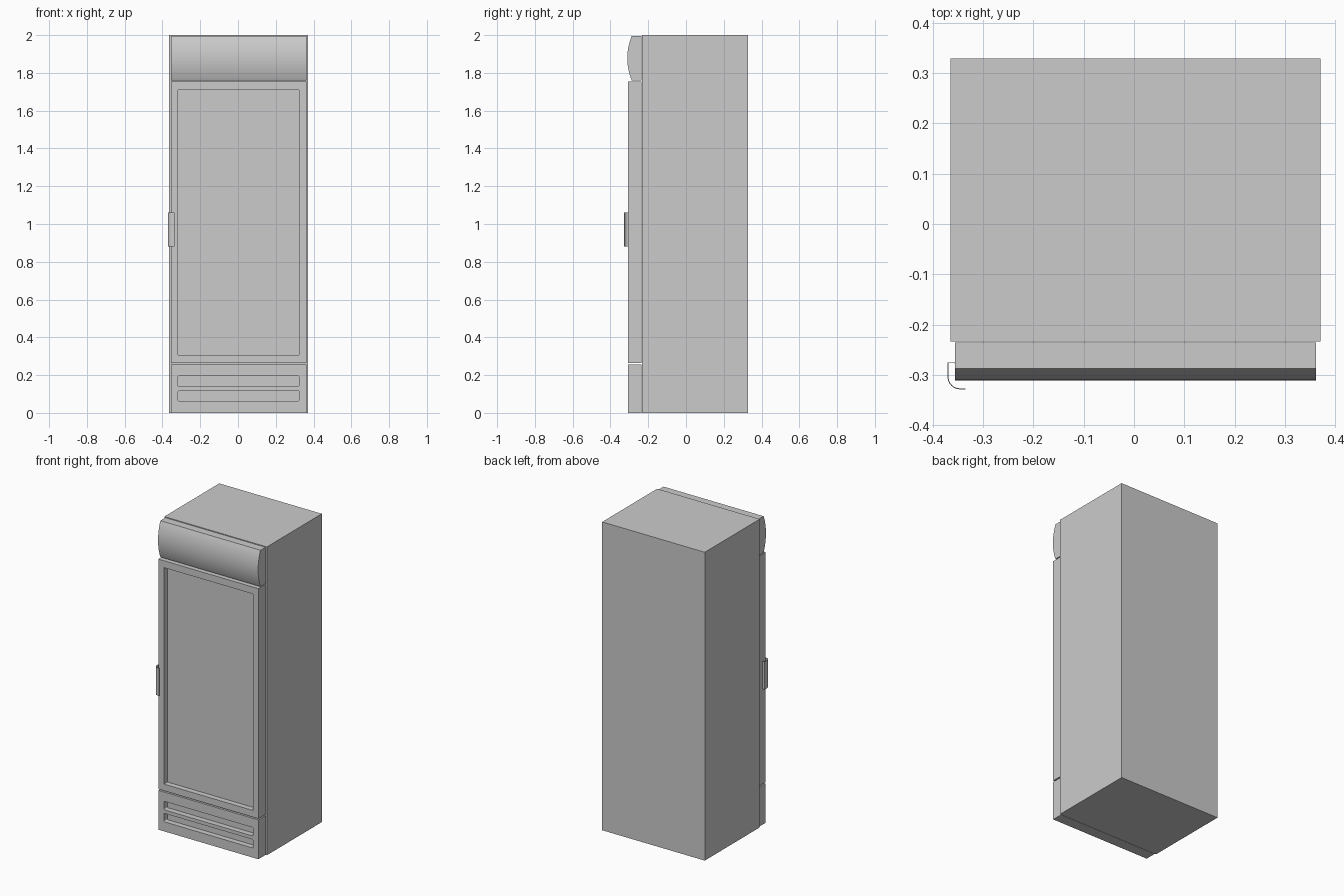
import bpy, bmesh, math
from mathutils import Vector

if "Cube" in bpy.data.objects:
    bpy.data.objects.remove(bpy.data.objects["Cube"])

X0, X1 = -0.356, 0.362      # width of the front panels
YB, YF = -0.236, -0.308     # back and front of the front panels


def make_object(name, bm):
    bmesh.ops.recalc_face_normals(bm, faces=bm.faces)
    me = bpy.data.meshes.new(name)
    bm.to_mesh(me)
    bm.free()
    ob = bpy.data.objects.new(name, me)
    bpy.context.collection.objects.link(ob)
    return ob


def box(name, lo, hi, round_y=0.0):
    lo, hi = Vector(lo), Vector(hi)
    bm = bmesh.new()
    bmesh.ops.create_cube(bm, size=1)
    for v in bm.verts:
        v.co = Vector((lo[i] + (v.co[i] + 0.5) * (hi[i] - lo[i]) for i in range(3)))
    if round_y:
        edges = [e for e in bm.edges
                 if abs(e.verts[0].co.y - e.verts[1].co.y) > 1e-5]
        bmesh.ops.bevel(bm, geom=edges, offset=round_y, segments=3,
                        profile=0.5, affect='EDGES')
    return make_object(name, bm)


def prism(name, points, direction):
    """Extrude a closed 3D outline along a direction."""
    bm = bmesh.new()
    face = bm.faces.new([bm.verts.new(p) for p in points])
    ext = bmesh.ops.extrude_face_region(bm, geom=[face], use_keep_orig=True)
    bmesh.ops.translate(bm, vec=direction,
                        verts=[g for g in ext["geom"] if isinstance(g, bmesh.types.BMVert)])
    return make_object(name, bm)


def cut(ob, cutter):
    mod = ob.modifiers.new("recess", 'BOOLEAN')
    mod.operation = 'DIFFERENCE'
    mod.solver = 'EXACT'
    mod.object = cutter
    bpy.context.view_layer.objects.active = ob
    bpy.ops.object.modifier_apply(modifier=mod.name)
    bpy.data.objects.remove(cutter, do_unlink=True)


# Cabinet body
box("cabinet_body", (-0.365, -0.234, 0), (0.371, 0.329, 2.0))

# Door with recessed glass
door = box("door_frame", (X0, YF, 0.263), (X1, YB, 1.755))
cut(door, box("door_cutter", (-0.317, -0.4, 0.306), (0.323, -0.272, 1.71)))
box("door_glass", (-0.317, -0.272, 0.306), (0.323, -0.268, 1.71))

# Lower grille panel with two vent slots
grille = box("lower_grille", (X0, YF, 0), (X1, YB, 0.255))
for z in (0.062, 0.14):
    cut(grille, box("slot_cutter", (-0.317, -0.4, z), (0.323, -0.272, z + 0.055), 0.006))

# Bowed sign canopy
z0, z1, y_edge, bulge, n = 1.76, 1.996, -0.287, 0.024, 16
half = (z1 - z0) / 2
radius = (half ** 2 + bulge ** 2) / (2 * bulge)
span = math.asin(half / radius)
outline = [(X0, YB, z0)]
for i in range(n + 1):
    a = -span + 2 * span * i / n
    outline.append((X0, y_edge - bulge + radius - radius * math.cos(a),
                    (z0 + z1) / 2 + radius * math.sin(a)))
outline.append((X0, YB, z1))
prism("sign_canopy", outline, (X1 - X0, 0, 0))

# Thin hooked door handle
path = [(-0.355, -0.276), (-0.370, -0.276)]
for i in range(7):
    a = math.pi + math.pi / 2 * i / 6
    path.append((-0.346 + 0.024 * math.cos(a), -0.304 + 0.024 * math.sin(a)))
path.append((-0.335, -0.328))
bm = bmesh.new()
rows = [[bm.verts.new((x, y, z)) for x, y in path] for z in (0.88, 1.06)]
for i in range(len(path) - 1):
    bm.faces.new((rows[0][i], rows[0][i + 1], rows[1][i + 1], rows[1][i]))
handle = make_object("door_handle", bm)
solid = handle.modifiers.new("thickness", 'SOLIDIFY')
solid.thickness = 0.002
solid.offset = 0
